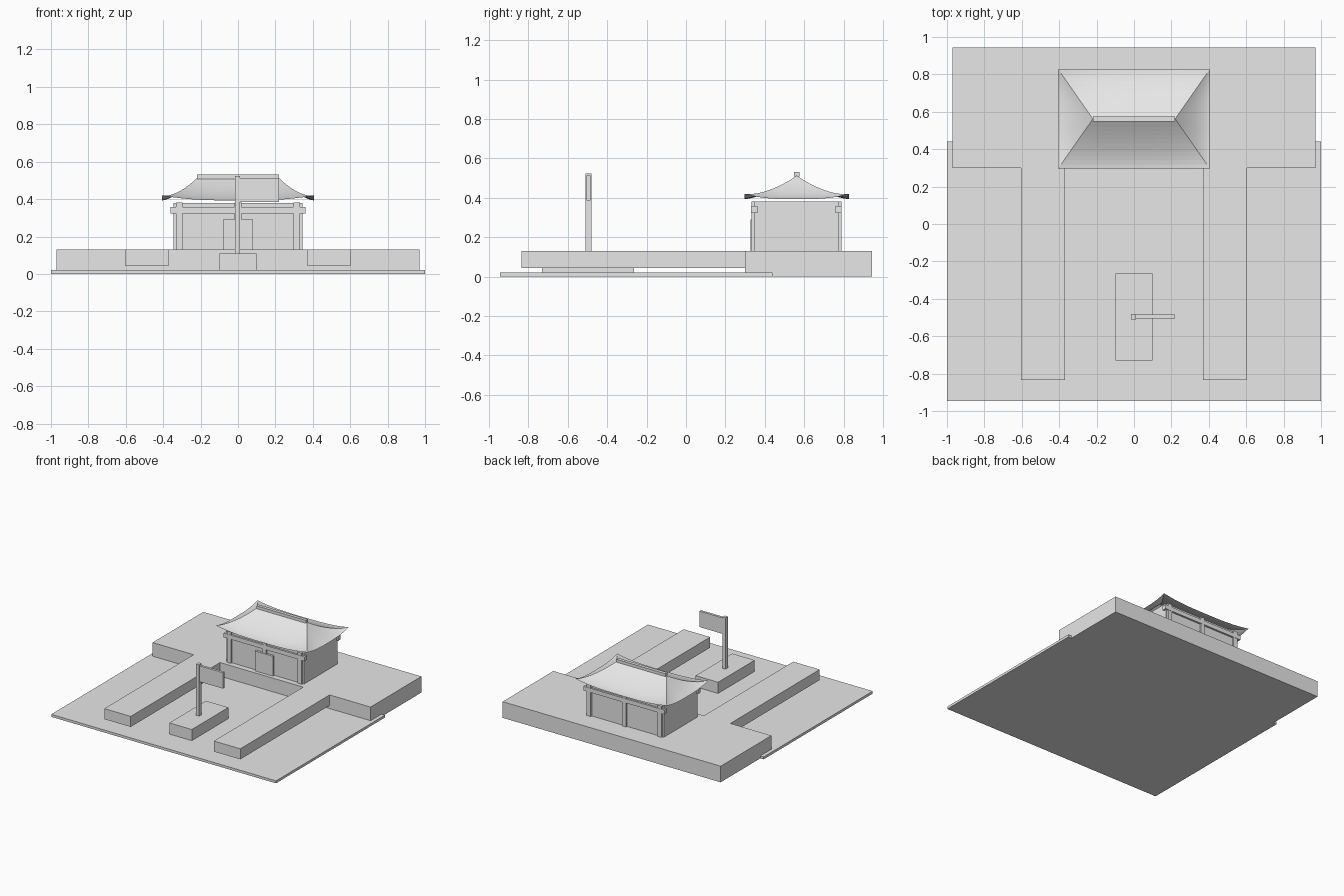
import bpy, bmesh
from mathutils import Vector

cube = bpy.data.objects.get("Cube")
if cube:
    bpy.data.objects.remove(cube, do_unlink=True)

# One plain grey for everything
grey = bpy.data.materials.new("plain_grey")
grey.use_nodes = True
grey.diffuse_color = (0.8, 0.8, 0.8, 1)
grey.node_tree.nodes["Principled BSDF"].inputs["Base Color"].default_value = (0.8, 0.8, 0.8, 1)


def finish(name, bm):
    mesh = bpy.data.meshes.new(name)
    bm.to_mesh(mesh)
    bm.free()
    mesh.materials.append(grey)
    obj = bpy.data.objects.new(name, mesh)
    bpy.context.collection.objects.link(obj)
    return obj


def box(name, x, y, z):
    """Box between the given (low, high) limits on each axis."""
    bm = bmesh.new()
    bmesh.ops.create_cube(bm, size=1)
    for v in bm.verts:
        v.co = Vector([lim[0] if c < 0 else lim[1] for c, lim in zip(v.co, (x, y, z))])
    return finish(name, bm)


# Courtyard and terraces
box("courtyard", (-1, 1), (-0.945, 0.44), (0, 0.02))
box("hall_terrace", (-0.97, 0.97), (0.3, 0.945), (0, 0.13))
box("left_wing", (0.37, 0.605), (-0.835, 0.3), (0.045, 0.13))
box("right_wing", (-0.605, -0.37), (-0.835, 0.3), (0.045, 0.13))

# Flag on its pedestal
box("flag_pedestal", (-0.1, 0.1), (-0.73, -0.265), (0.02, 0.11))
box("flag_pole", (-0.015, 0.012), (-0.51, -0.48), (0.11, 0.523))
box("flag", (0.012, 0.22), (-0.505, -0.485), (0.385, 0.513))

# Hall body
MID_Y = 0.562
box("hall_walls", (-0.345, 0.345), (0.345, 0.775), (0.13, 0.38))
box("hall_door", (-0.08, 0.08), (0.328, 0.35), (0.13, 0.29))
for side, y in (("front", (0.332, 0.36)), ("back", (0.76, 0.788))):
    for place, x in (("right", -0.314), ("middle", 0), ("left", 0.314)):
        box(f"{side}_{place}_column", (x - 0.018, x + 0.018), y, (0.13, 0.381))
    box(f"{side}_beam", (-0.36, 0.36), (y[0] - 0.002, y[1] + 0.002), (0.324, 0.358))


# Hipped roof: concave slopes with lifted corners
def roof(steps=12, spans=16):
    bm = bmesh.new()

    def point(side, t, s):
        hx = 0.405 + (0.22 - 0.405) * t
        hy = 0.265 * (1 - t)
        z = 0.393 + 0.119 * t ** 1.5 + 0.027 * (1 - t) ** 2 * abs(s) ** 3
        x, y = ((s * hx, -hy), (hx, s * hy), (-s * hx, hy), (-hx, -s * hy))[side]
        return bm.verts.new((x, y + MID_Y, z))

    for side in range(4):
        rows = [[point(side, i / steps, 2 * j / spans - 1) for j in range(spans + 1)]
                for i in range(steps + 1)]
        for low, high in zip(rows, rows[1:]):
            for j in range(spans):
                bm.faces.new((low[j], low[j + 1], high[j + 1], high[j]))
    bmesh.ops.remove_doubles(bm, verts=bm.verts, dist=0.0002)
    return finish("hall_roof", bm)


roof()
box("roof_ridge", (-0.22, 0.22), (MID_Y - 0.013, MID_Y + 0.013), (0.508, 0.531))
